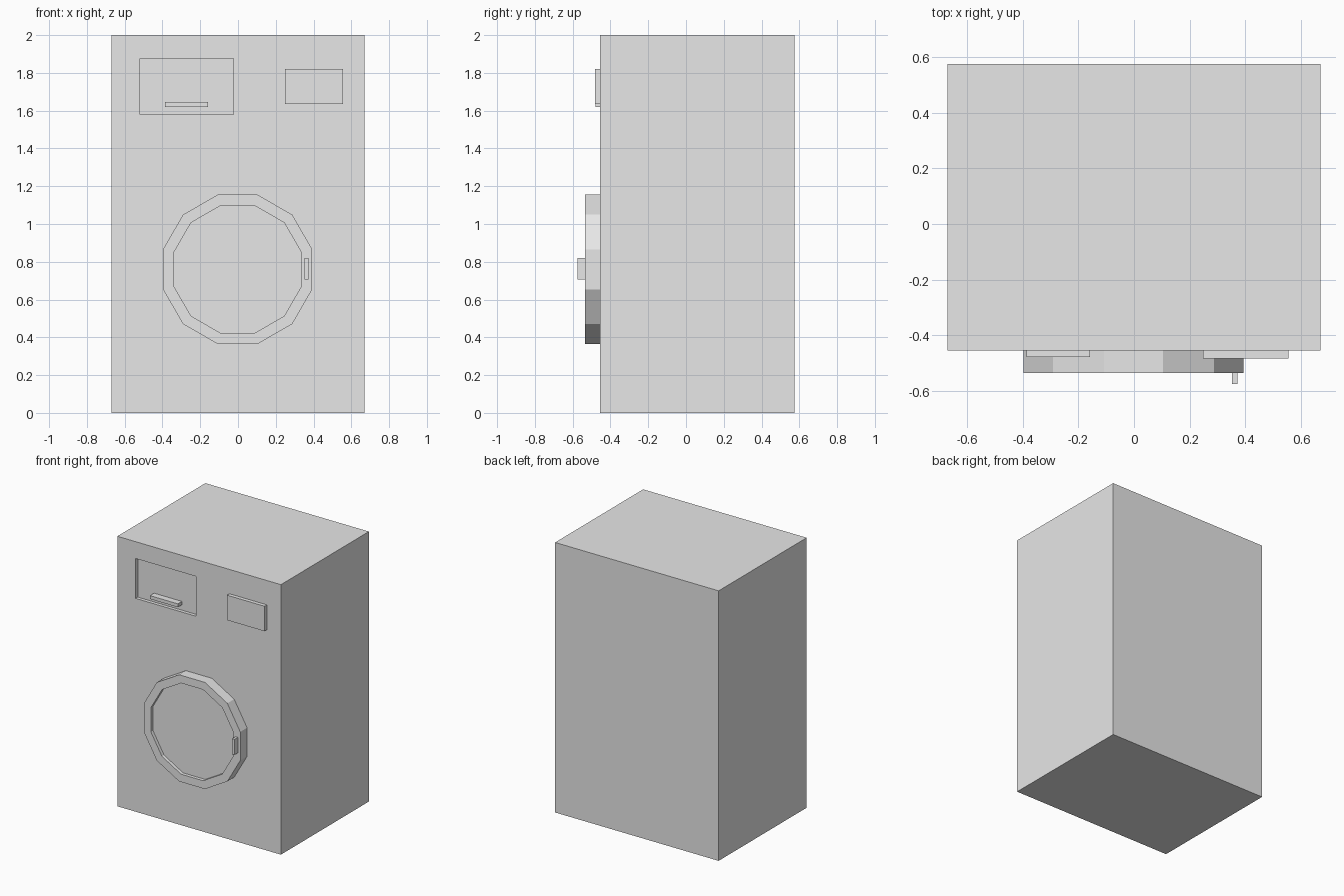
import bpy
import bmesh
import math
from mathutils import Matrix, Vector

default = bpy.data.objects.get("Cube")
if default:
    bpy.data.objects.remove(default, do_unlink=True)

grey = bpy.data.materials.new("light_grey")
grey.use_nodes = True
grey.diffuse_color = (0.8, 0.8, 0.8, 1)
grey.node_tree.nodes["Principled BSDF"].inputs["Base Color"].default_value = (0.8, 0.8, 0.8, 1)

BODY_FRONT = -0.455
DOOR_FRONT = -0.535
RECESS = 0.025


def finish(name, bm):
    mesh = bpy.data.meshes.new(name)
    bmesh.ops.recalc_face_normals(bm, faces=bm.faces)
    bm.to_mesh(mesh)
    bm.free()
    mesh.materials.append(grey)
    obj = bpy.data.objects.new(name, mesh)
    bpy.context.collection.objects.link(obj)
    return obj


def box(name, x, y, z):
    """Box from its (low, high) limits on each axis."""
    size = [b - a for a, b in (x, y, z)]
    centre = Vector([(a + b) / 2 for a, b in (x, y, z)])
    bm = bmesh.new()
    bmesh.ops.create_cube(bm, size=1, matrix=Matrix.Translation(centre) @ Matrix.Diagonal((*size, 1)))
    return finish(name, bm)


# Cabinet with the drawer recess cut into its front
body = box("cabinet", (-0.67, 0.67), (BODY_FRONT, 0.575), (0, 2))
cutter = box("drawer_cutter", (-0.52, -0.025), (BODY_FRONT - 0.1, BODY_FRONT + RECESS), (1.58, 1.875))
cut = body.modifiers.new("drawer_recess", "BOOLEAN")
cut.operation = "DIFFERENCE"
cut.solver = "EXACT"
cut.object = cutter
bpy.context.view_layer.objects.active = body
bpy.ops.object.modifier_apply(modifier=cut.name)
bpy.data.objects.remove(cutter, do_unlink=True)

# Drawer pull and control panel
box("drawer_handle", (-0.387, -0.158), (-0.478, BODY_FRONT + RECESS), (1.62, 1.645))
box("control_panel", (0.248, 0.555), (-0.483, BODY_FRONT), (1.635, 1.82))

# Twelve-sided door with a raised rim and a sunken centre
bm = bmesh.new()
place = (Matrix.Translation((-0.002, (BODY_FRONT + DOOR_FRONT) / 2, 0.76))
         @ Matrix.Rotation(math.radians(90), 4, "X")
         @ Matrix.Rotation(math.radians(15), 4, "Z"))
bmesh.ops.create_cone(bm, cap_ends=True, segments=12, radius1=0.409, radius2=0.409,
                      depth=BODY_FRONT - DOOR_FRONT, matrix=place)
bmesh.ops.recalc_face_normals(bm, faces=bm.faces)
front = min(bm.faces, key=lambda f: f.calc_center_median().y)
bmesh.ops.inset_individual(bm, faces=[front], thickness=0.06)
bmesh.ops.inset_individual(bm, faces=[front], thickness=0, depth=-RECESS)
finish("door", bm)

# Door pull
box("door_handle", (0.353, 0.373), (-0.575, DOOR_FRONT), (0.705, 0.82))
